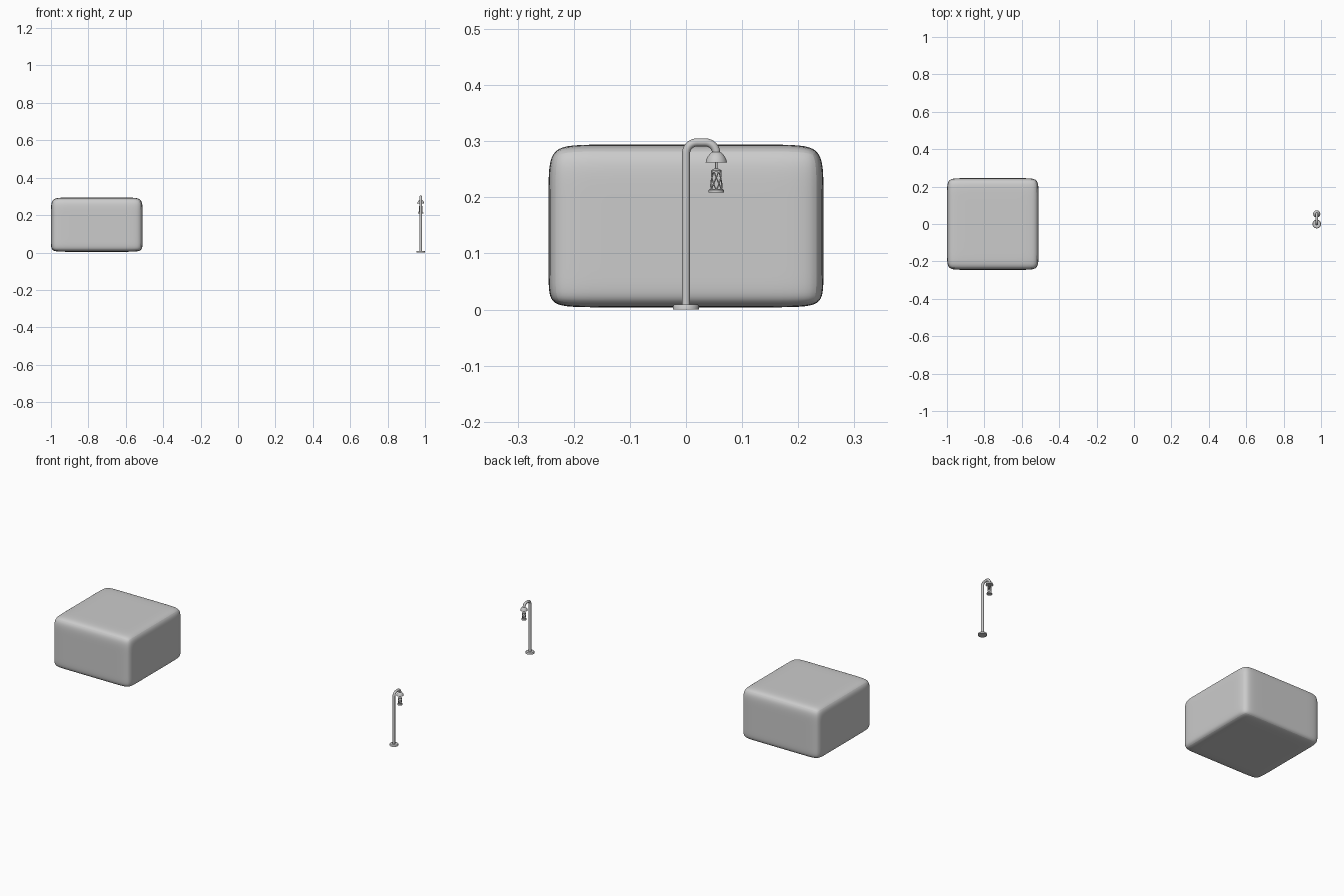
import bpy, bmesh, math

if "Cube" in bpy.data.objects:
    bpy.data.objects.remove(bpy.data.objects["Cube"])

POST_X = 0.977
HEAD_Y = 0.054


def finish(ob, angle=40):
    bpy.ops.object.select_all(action='DESELECT')
    ob.select_set(True)
    bpy.context.view_layer.objects.active = ob
    bpy.ops.object.shade_smooth_by_angle(angle=math.radians(angle))
    return ob


def from_bmesh(name, bm):
    bmesh.ops.recalc_face_normals(bm, faces=bm.faces)
    me = bpy.data.meshes.new(name)
    bm.to_mesh(me)
    bm.free()
    ob = bpy.data.objects.new(name, me)
    bpy.context.collection.objects.link(ob)
    return ob


def lathe(name, profile, x, y, sides=32):
    """Spin (radius, z) points around a vertical axis."""
    bm = bmesh.new()
    vs = [bm.verts.new((r, 0, z)) for r, z in profile]
    es = [bm.edges.new(p) for p in zip(vs, vs[1:])]
    bmesh.ops.spin(bm, geom=vs + es, axis=(0, 0, 1), cent=(0, 0, 0),
                   angle=math.tau, steps=sides, use_duplicate=False)
    bmesh.ops.remove_doubles(bm, verts=bm.verts, dist=1e-5)
    ob = from_bmesh(name, bm)
    ob.location = (x, y, 0)
    return finish(ob)


def tube(name, paths, radius, res=4):
    cu = bpy.data.curves.new(name, 'CURVE')
    cu.dimensions = '3D'
    cu.bevel_depth = radius
    cu.bevel_resolution = res
    cu.use_fill_caps = True
    for pts in paths:
        sp = cu.splines.new('POLY')
        sp.points.add(len(pts) - 1)
        for p, co in zip(sp.points, pts):
            p.co = (*co, 1)
        sp.use_smooth = True
    ob = bpy.data.objects.new(name, cu)
    bpy.context.collection.objects.link(ob)
    return ob


# Soft block: box with support loops near the edges, subdivided
bm = bmesh.new()
bmesh.ops.create_cube(bm, size=1)
for v in bm.verts:
    v.co = (-0.755 + v.co.x * 0.49, v.co.y * 0.49, 0.149 + v.co.z * 0.29)
for axis, cuts in enumerate([(-0.925, -0.585), (-0.17, 0.17), (0.05, 0.22)]):
    for c in cuts:
        co, no = [0, 0, 0], [0, 0, 0]
        co[axis], no[axis] = c, 1
        bmesh.ops.bisect_plane(bm, geom=bm.verts[:] + bm.edges[:] + bm.faces[:],
                               plane_co=co, plane_no=no)
block = from_bmesh("soft_block", bm)
sub = block.modifiers.new("round", 'SUBSURF')
sub.levels = sub.render_levels = 3
finish(block, 80)

# Base disc with a small chamfer
lathe("post_base", [(0, 0), (0.023, 0), (0.023, 0.006), (0.021, 0.009), (0, 0.009)], POST_X, 0)

# Post with hooked top
def arc(cy, cz, r, a0, a1, n=10):
    return [(POST_X, cy + r * math.cos(math.radians(a0 + (a1 - a0) * i / n)),
             cz + r * math.sin(math.radians(a0 + (a1 - a0) * i / n))) for i in range(n + 1)]

path = [(POST_X, 0, 0.004)] + arc(0.02, 0.278, 0.02, 180, 90) \
    + arc(HEAD_Y - 0.02, 0.278, 0.02, 90, 0) + [(POST_X, HEAD_Y, 0.274)]
tube("post", [path], 0.0072)

# Bell shaped head
lathe("head", [(0, 0.281), (0.007, 0.281), (0.011, 0.278), (0.015, 0.273), (0.018, 0.267),
               (0.019, 0.262), (0.017, 0.262), (0, 0.265)], POST_X, HEAD_Y)

# Stem, cap and foot of the hanging cage
lathe("hanging_stem", [(0, 0.266), (0.002, 0.266), (0.002, 0.246), (0, 0.246)], POST_X, HEAD_Y, 12)
lathe("cage_cap", [(0, 0.251), (0.004, 0.251), (0.0095, 0.248), (0.0095, 0.245), (0, 0.245)],
      POST_X, HEAD_Y, 24)
lathe("cage_foot", [(0, 0.215), (0.011, 0.215), (0.014, 0.213), (0.014, 0.209), (0, 0.209)],
      POST_X, HEAD_Y, 24)

# Criss-crossing wires
wires = []
for turn in (-1, 1):
    for k in range(6):
        pts = []
        for i in range(11):
            t = i / 10
            a = math.tau * k / 6 + turn * t * 1.6
            r = 0.0105 - 0.0025 * t
            pts.append((POST_X + r * math.cos(a), HEAD_Y + r * math.sin(a), 0.213 + 0.034 * t))
        wires.append(pts)
tube("cage_wires", wires, 0.0011, 1)
